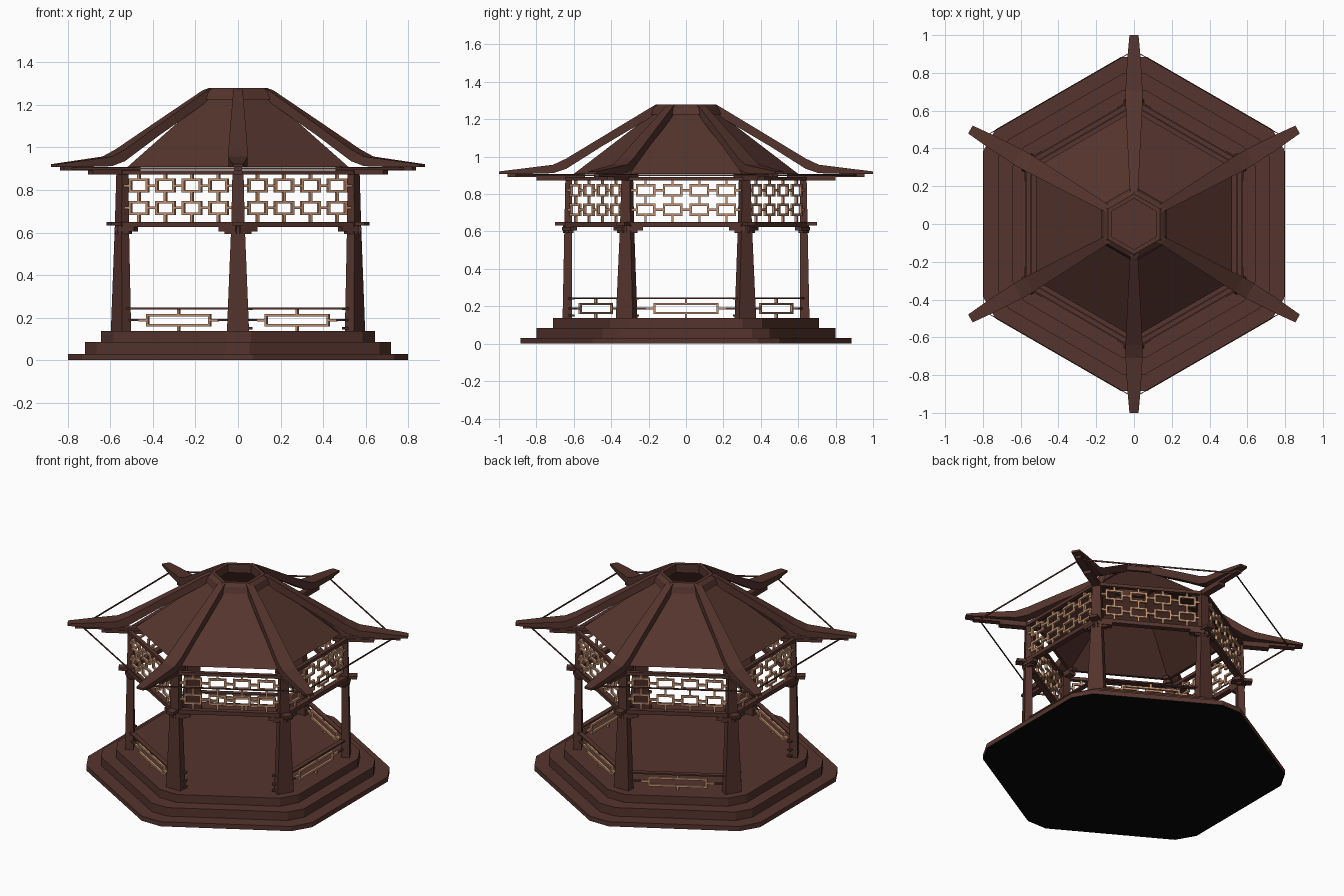
import bpy, bmesh, math
from mathutils import Matrix

if "Cube" in bpy.data.objects:
    bpy.data.objects.remove(bpy.data.objects["Cube"])


def material(name, rgb):
    m = bpy.data.materials.new(name)
    m.diffuse_color = (*rgb, 1)
    m.use_nodes = True
    m.node_tree.nodes["Principled BSDF"].inputs["Base Color"].default_value = m.diffuse_color
    return m


BROWN = material("dark brown wood", (0.09, 0.034, 0.026))
TAN = material("tan wood", (0.55, 0.29, 0.17))
BLACK = material("black underside", (0.002, 0.002, 0.002))

CORNERS = [math.radians(30 + 60 * k) for k in range(6)]   # columns, ribs
SIDES = [math.radians(60 * k) for k in range(6)]          # panels, beams
OPEN_SIDES = (3, 5)                                       # entrances
C30 = math.cos(math.radians(30))


def loft(bm, rings, closed=False):
    """Skin quads between equal-length rings; cap the ends unless closed."""
    vs = [[bm.verts.new(p) for p in r] for r in rings]
    n, m = len(vs[0]), len(vs)
    for i in range(m if closed else m - 1):
        a, b = vs[i], vs[(i + 1) % m]
        for j in range(n):
            bm.faces.new((a[j], a[(j + 1) % n], b[(j + 1) % n], b[j]))
    if not closed:
        bm.faces.new(vs[0][::-1])
        bm.faces.new(vs[-1])


def box(bm, x0, x1, y0, y1, z0, z1):
    loft(bm, [[(x0, y0, z), (x1, y0, z), (x1, y1, z), (x0, y1, z)] for z in (z0, z1)])


def part(name, mats, build, angles=(0.0,)):
    """One object: the built shape repeated about z. Local +x points outward."""
    bm = bmesh.new()
    for a in angles:
        before = set(bm.verts)
        build(bm)
        new = [v for v in bm.verts if v not in before]
        bmesh.ops.transform(bm, matrix=Matrix.Rotation(a, 4, 'Z'), verts=new)
    bmesh.ops.recalc_face_normals(bm, faces=bm.faces)
    me = bpy.data.meshes.new(name)
    bm.to_mesh(me)
    bm.free()
    for m in mats:
        me.materials.append(m)
    ob = bpy.data.objects.new(name, me)
    bpy.context.collection.objects.link(ob)
    return ob


def hexagon(r, z):
    return [(r * math.cos(a), r * math.sin(a), z) for a in CORNERS]


def cut_hexagon(apothem, cut, z):
    """Hexagon with each corner cut flat at radius cut."""
    half = (apothem / C30 - cut) * math.tan(math.radians(60))
    pts = []
    for a in CORNERS:
        for s in (-half, half):
            pts.append((cut * math.cos(a) - s * math.sin(a),
                        cut * math.sin(a) + s * math.cos(a), z))
    return pts


# stepped base, black underneath
for name, ap, cut, z0, z1 in (("base_step_low", 0.80, 0.885, 0, 0.03),
                              ("base_step_mid", 0.72, 0.80, 0.03, 0.085),
                              ("base_step_top", 0.645, 0.71, 0.085, 0.137)):
    step = part(name, [BROWN, BLACK], lambda bm: loft(
        bm, [cut_hexagon(ap, cut, z0), cut_hexagon(ap, cut, z1)]))
    if z0 == 0:
        for p in step.data.polygons:
            p.material_index = 1 if p.normal.z < -0.9 else 0


# tapered columns
def column(bm):
    rings = []
    for z, w, ri, ro in ((0.137, 0.052, 0.61, 0.66), (0.63, 0.032, 0.61, 0.65),
                         (0.89, 0.026, 0.61, 0.645)):
        rings.append([(ri, -w, z), (ro, -w, z), (ro, w, z), (ri, w, z)])
    loft(bm, rings)


part("columns", [BROWN], column, CORNERS)


# radial brackets through the column tops
def bracket(bm):
    box(bm, 0.58, 0.70, -0.025, 0.025, 0.632, 0.65)
    box(bm, 0.56, 0.80, -0.022, 0.022, 0.872, 0.891)
    box(bm, 0.54, 0.955, -0.018, 0.018, 0.891, 0.907)


part("radial_brackets", [BROWN], bracket, CORNERS)


# tie beam, lintel and small corbels on each side
def beams(bm):
    box(bm, 0.54, 0.575, -0.32, 0.32, 0.625, 0.65)
    box(bm, 0.545, 0.57, -0.32, 0.32, 0.872, 0.892)
    for s in (-1, 1):
        box(bm, 0.54, 0.58, *sorted((s * 0.23, s * 0.32)), 0.605, 0.625)
        box(bm, 0.545, 0.575, *sorted((s * 0.26, s * 0.32)), 0.592, 0.605)


part("side_beams", [BROWN], beams, SIDES)

T = 0.006   # half width of a lattice bar


def bar(bm, x, ya, yb, za, zb, depth=0.007):
    """Lattice bar lying in the plane x, from one end to the other."""
    py, pz = (0, T) if za == zb else (T, 0)
    box(bm, x - depth, x + depth, ya - py, yb + py, za - pz, zb + pz)


def frame(bm, x, cy, cz, hw, hh):
    for s in (-1, 1):
        bar(bm, x, cy - hw - T, cy + hw + T, cz + s * hh, cz + s * hh)
        bar(bm, x, cy + s * hw, cy + s * hw, cz - hh, cz + hh)


# upper fretwork: two rows of linked rectangles
def fretwork(bm):
    x, pitch, hw, hh = 0.557, 0.144, 0.046, 0.027
    for cz in (0.82, 0.716):
        for i in range(4):
            cy = (i - 1.5) * pitch
            frame(bm, x, cy, cz, hw, hh)
            if i < 3:
                bar(bm, x, cy + hw, cy + pitch - hw, cz, cz)
        for s in (-1, 1):
            e = sorted((s * (1.5 * pitch + hw), s * 0.295))
            bar(bm, x, e[0], e[1], cz, cz)
    for i in range(4):
        cy = (i - 1.5) * pitch
        for za, zb in ((0.65, 0.689), (0.743, 0.793), (0.847, 0.875)):
            bar(bm, x, cy, cy, za, zb)


part("upper_fretwork", [TAN], fretwork, SIDES)


# low railings, left out at the entrances
def rail_lattice(bm):
    x = 0.557
    frame(bm, x, 0, 0.188, 0.168, 0.024)
    for s in (-1, 1):
        e = sorted((s * 0.168, s * 0.215))
        bar(bm, x, e[0], e[1], 0.188, 0.188)
    bar(bm, x, 0, 0, 0.137, 0.164)
    bar(bm, x, 0, 0, 0.212, 0.24)


def rail_frame(bm):
    box(bm, 0.542, 0.572, -0.30, 0.30, 0.238, 0.247)
    for s in (-1, 1):
        box(bm, 0.55, 0.564, *sorted((s * 0.215, s * 0.30)), 0.183, 0.193)


def rail_stubs(bm):
    for s in (-1, 1):
        for z in (0.15, 0.188, 0.242):
            box(bm, 0.545, 0.57, *sorted((s * 0.25, s * 0.30)), z - 0.005, z + 0.005)


railed = [a for k, a in enumerate(SIDES) if k not in OPEN_SIDES]
part("railing_lattice", [TAN], rail_lattice, railed)
part("railing_frame", [BROWN], rail_frame, railed)
part("entrance_rail_stubs", [BROWN], rail_stubs, [SIDES[k] for k in OPEN_SIDES])

# open-topped roof shell and its crown ring
part("roof", [BROWN], lambda bm: loft(
    bm, [hexagon(0.60, 0.908), hexagon(0.16, 1.245),
         hexagon(0.145, 1.235), hexagon(0.58, 0.908)], closed=True))
part("roof_crown", [BROWN], lambda bm: loft(
    bm, [hexagon(0.20, 1.225), hexagon(0.185, 1.262), hexagon(0.16, 1.28),
         hexagon(0.135, 1.28), hexagon(0.135, 1.225)], closed=True))


# sweeping ribs: radius, half width, underside z, top z
def rib(bm):
    rings = []
    for r, w, zb, zt in ((0.15, 0.02, 1.235, 1.278), (0.18, 0.022, 1.215, 1.268),
                         (0.45, 0.036, 1.055, 1.105), (0.64, 0.045, 0.935, 0.99),
                         (0.71, 0.045, 0.912, 0.957), (0.87, 0.036, 0.907, 0.937),
                         (1.00, 0.024, 0.908, 0.921)):
        rings.append([(r, -w, zb), (r, w, zb), (r, w, zt), (r, -w, zt)])
    loft(bm, rings)


part("roof_ribs", [BROWN], rib, CORNERS)

# thin rods joining the rib tips
part("eave_rods", [BROWN], lambda bm: box(
    bm, 0.794, 0.798, -0.46, 0.46, 0.896, 0.905), SIDES)
